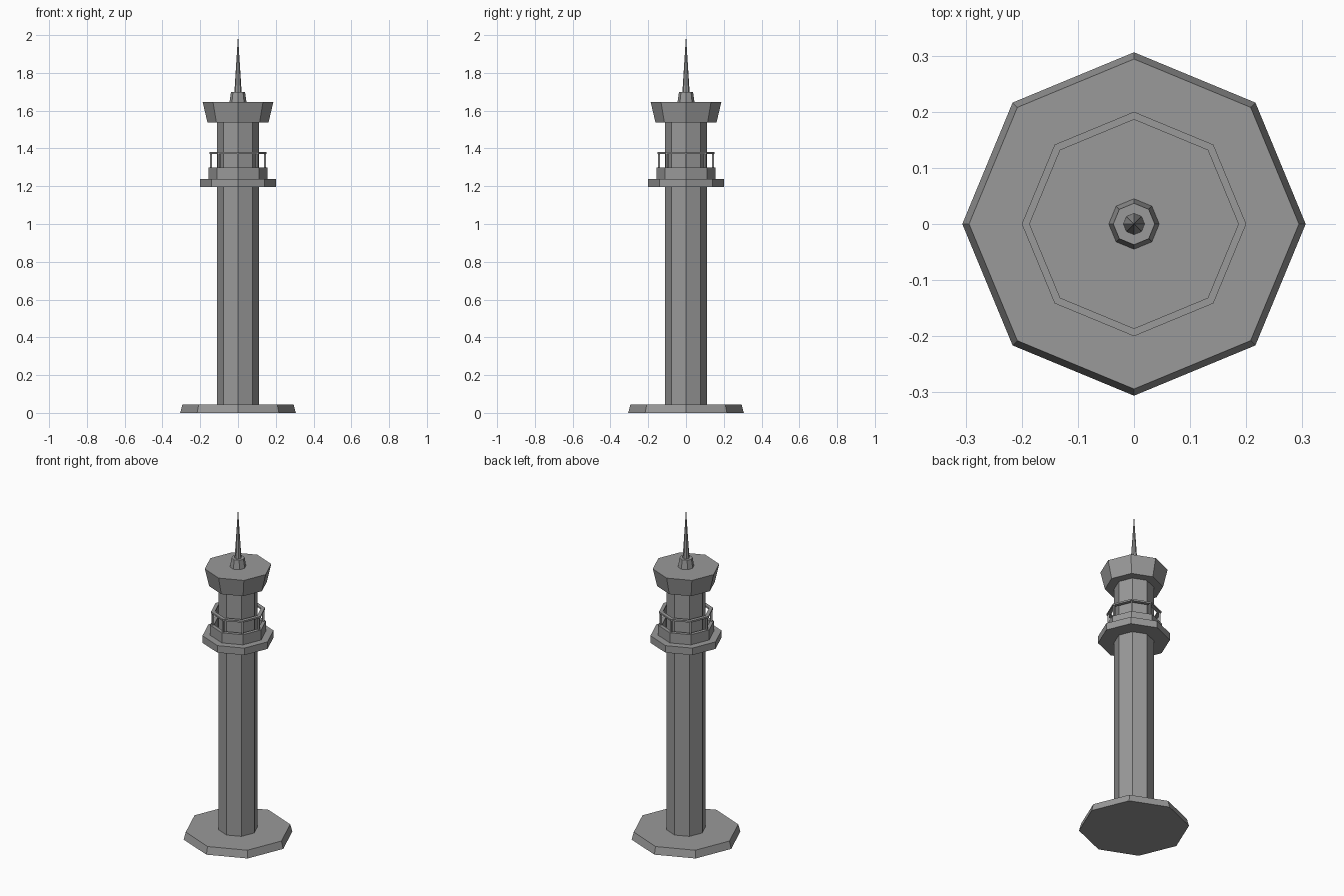
import bpy, bmesh
from math import cos, sin, pi

cube = bpy.data.objects.get("Cube")
if cube:
    bpy.data.objects.remove(cube, do_unlink=True)

SIDES = 8

stone = bpy.data.materials.new("grey_stone")
stone.use_nodes = True
GREY = (0.32, 0.32, 0.32, 1)
stone.diffuse_color = GREY
stone.node_tree.nodes["Principled BSDF"].inputs["Base Color"].default_value = GREY


def finish(name, bm):
    bmesh.ops.recalc_face_normals(bm, faces=bm.faces)
    mesh = bpy.data.meshes.new(name)
    bm.to_mesh(mesh)
    bm.free()
    mesh.materials.append(stone)
    obj = bpy.data.objects.new(name, mesh)
    bpy.context.collection.objects.link(obj)
    return obj


def octagon(bm, r, z):
    """Ring of vertices with corners on the x and y axes."""
    return [bm.verts.new((r * cos(2 * pi * i / SIDES), r * sin(2 * pi * i / SIDES), z))
            for i in range(SIDES)]


def bridge(bm, a, b):
    for i in range(SIDES):
        j = (i + 1) % SIDES
        bm.faces.new((a[i], a[j], b[j], b[i]))


def prism(name, r_low, r_high, z_low, z_high):
    """Solid octagonal prism, frustum or (with r_high 0) pyramid."""
    bm = bmesh.new()
    low = octagon(bm, r_low, z_low)
    bm.faces.new(low)
    if r_high:
        high = octagon(bm, r_high, z_high)
        bridge(bm, low, high)
        bm.faces.new(high)
    else:
        tip = bm.verts.new((0, 0, z_high))
        for i in range(SIDES):
            bm.faces.new((low[i], low[(i + 1) % SIDES], tip))
    return finish(name, bm)


def ring(name, r_in, r_out, z_low, z_high):
    """Hollow octagonal band."""
    bm = bmesh.new()
    loops = [octagon(bm, r, z) for r, z in
             ((r_out, z_low), (r_out, z_high), (r_in, z_high), (r_in, z_low))]
    for k in range(4):
        bridge(bm, loops[k], loops[(k + 1) % 4])
    return finish(name, bm)


# Foot and shaft
prism("base_slab", 0.306, 0.294, 0, 0.045)
prism("shaft", 0.11, 0.11, 0.045, 1.538)

# Gallery with parapet and railing
prism("gallery_deck", 0.2, 0.2, 1.195, 1.238)
ring("parapet", 0.135, 0.157, 1.238, 1.3)
ring("hand_rail", 0.13, 0.152, 1.371, 1.381)
for n in range(SIDES):
    angle = 2 * pi * n / SIDES
    bpy.ops.mesh.primitive_cube_add(
        size=1, location=(0.142 * cos(angle), 0.142 * sin(angle), 1.336), rotation=(0, 0, angle))
    post = bpy.context.object
    post.name = f"rail_post_{n + 1}"
    post.scale = (0.01, 0.01, 0.074)
    post.data.materials.append(stone)

# Flared head and spire
prism("flared_head", 0.162, 0.187, 1.538, 1.646)
prism("spire_socket", 0.045, 0.037, 1.646, 1.7)
prism("spire", 0.019, 0, 1.7, 2.0)
